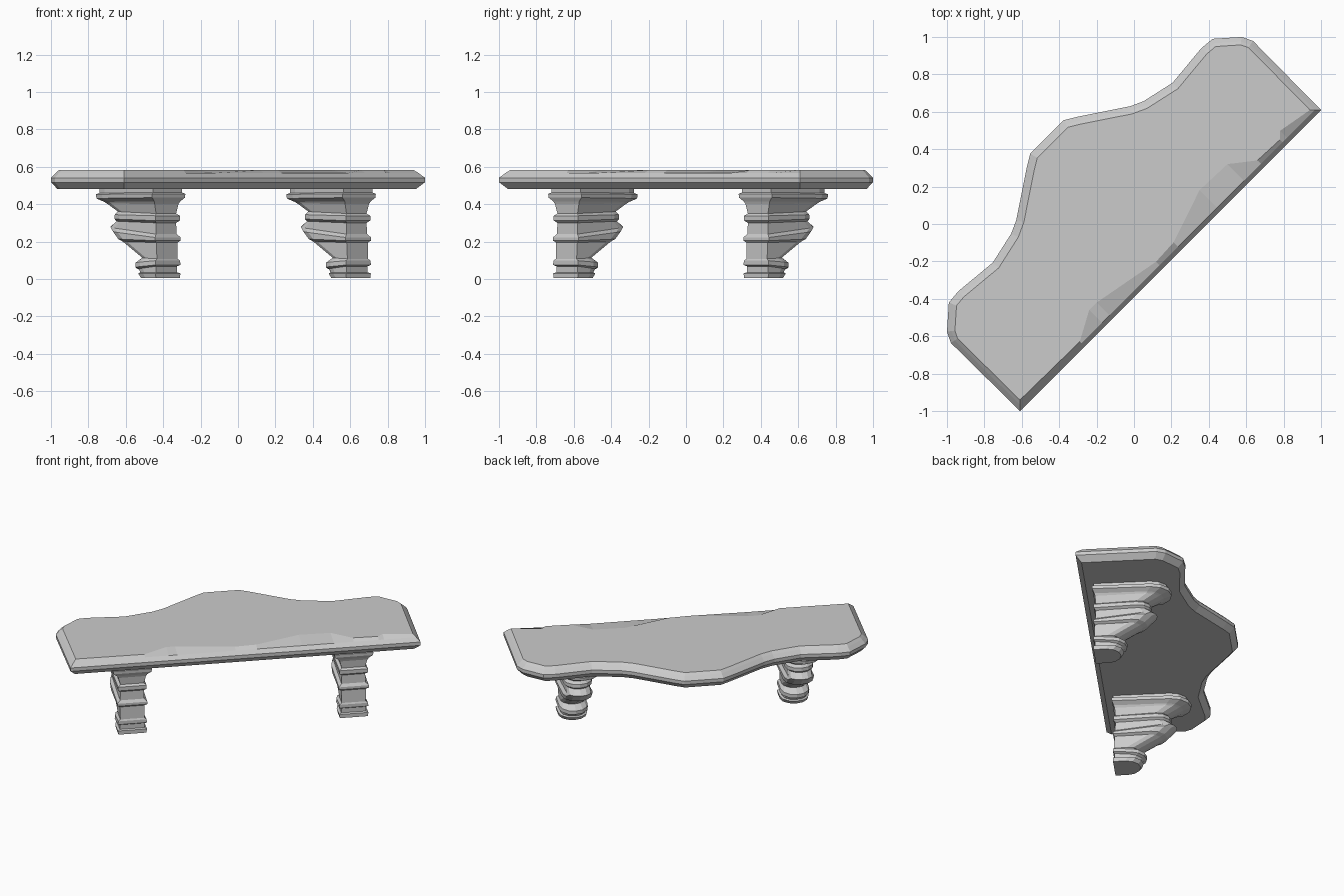
import bpy, bmesh, math
from mathutils import Vector

# Built along local x (length) and local y (depth), then turned 45 degrees


def loft(name, rings, x=0.0):
    bm = bmesh.new()
    loops = [[bm.verts.new(p) for p in r] for r in rings]
    for a, b in zip(loops, loops[1:]):
        n = len(a)
        for i in range(n):
            j = (i + 1) % n
            bm.faces.new((a[i], a[j], b[j], b[i]))
    bm.faces.new(loops[0][::-1])
    bm.faces.new(loops[-1])
    bmesh.ops.recalc_face_normals(bm, faces=bm.faces)
    me = bpy.data.meshes.new(name)
    bm.to_mesh(me)
    bm.free()
    ob = bpy.data.objects.new(name, me)
    bpy.context.collection.objects.link(ob)
    ob.rotation_euler.z = math.pi / 4
    ob.location = (x * math.sqrt(0.5), x * math.sqrt(0.5), 0)
    return ob


def inset(pts, d):
    # mitred inward offset of a counter-clockwise outline
    out = []
    for i, p in enumerate(pts):
        p, a, b = Vector(p), Vector(pts[i - 1]), Vector(pts[(i + 1) % len(pts)])
        e, f = (p - a).normalized(), (b - p).normalized()
        n1, n2 = Vector((-e.y, e.x)), Vector((-f.y, f.x))
        q = p + (n1 + n2) * d / (1 + n1.dot(n2))
        out.append((q.x, q.y))
    return out


# Shelf board: straight wall edge with worn chips, wavy mirrored front edge
BACK = -0.276
chips = [(-0.65, -0.24), (-0.495, -0.156), (-0.438, -0.156), (-0.06, -0.226),
         (0.08, -0.219), (0.375, -0.12), (0.58, -0.127), (0.707, -0.226),
         (0.87, -0.233), (0.905, -0.2)]
wave = [(1.142, 0.243), (1.114, 0.30), (0.997, 0.403), (0.919, 0.41),
        (0.68, 0.388), (0.50, 0.428), (0.43, 0.46), (0.198, 0.615), (0.127, 0.658)]
outline = ([(-1.138, BACK)] + [(u, BACK) for u, v in chips] + [(1.138, BACK)]
           + wave + [(-u, v) for u, v in reversed(wave)])
top = inset(outline, 0.042)
for i, (u, v) in enumerate(chips):
    top[i + 1] = (u, v)
board = [(inset(outline, 0.035), 0.48), (outline, 0.517), (outline, 0.541),
         (inset(outline, 0.024), 0.566), (top, 0.582)]
loft("shelf_board", [[(u, v, z) for u, v in r] for r, z in board])

# Bracket levels: z at back, z at front, half width, back y, front y
levels = [
    (0.004, 0.004, 0.090, -0.190, -0.020), (0.030, 0.030, 0.095, -0.190, 0.000),
    (0.036, 0.036, 0.080, -0.180, -0.010), (0.068, 0.050, 0.080, -0.180, 0.000),
    (0.075, 0.060, 0.095, -0.190, 0.020), (0.098, 0.085, 0.092, -0.190, 0.020),
    (0.108, 0.115, 0.078, -0.185, -0.025), (0.195, 0.200, 0.080, -0.182, 0.120),
    (0.205, 0.215, 0.097, -0.190, 0.150), (0.222, 0.258, 0.097, -0.190, 0.190),
    (0.240, 0.280, 0.078, -0.178, 0.215), (0.300, 0.310, 0.076, -0.176, 0.170),
    (0.312, 0.322, 0.092, -0.188, 0.180), (0.338, 0.345, 0.092, -0.188, 0.178),
    (0.350, 0.362, 0.076, -0.176, 0.160), (0.400, 0.405, 0.090, -0.180, 0.240),
    (0.415, 0.412, 0.098, -0.185, 0.255), (0.435, 0.430, 0.124, -0.195, 0.305),
    (0.455, 0.452, 0.126, -0.196, 0.308), (0.462, 0.460, 0.110, -0.188, 0.288),
    (0.485, 0.485, 0.110, -0.188, 0.288)]


def bracket_ring(zb, zf, w, vb, vf):
    # flat back, straight sides, faceted round nose
    pts = [(-w, vb), (w, vb)]
    for k in range(7):
        t = math.pi * k / 6
        pts.append((w * math.cos(t), vf - w + w * math.sin(t)))
    return [(u, v, zb + (zf - zb) * (v - vb) / (vf - vb)) for u, v in pts]


# Two carved brackets under the board
for side, x in (("left", -0.72), ("right", 0.72)):
    loft(side + "_bracket", [bracket_ring(*l) for l in levels], x)
